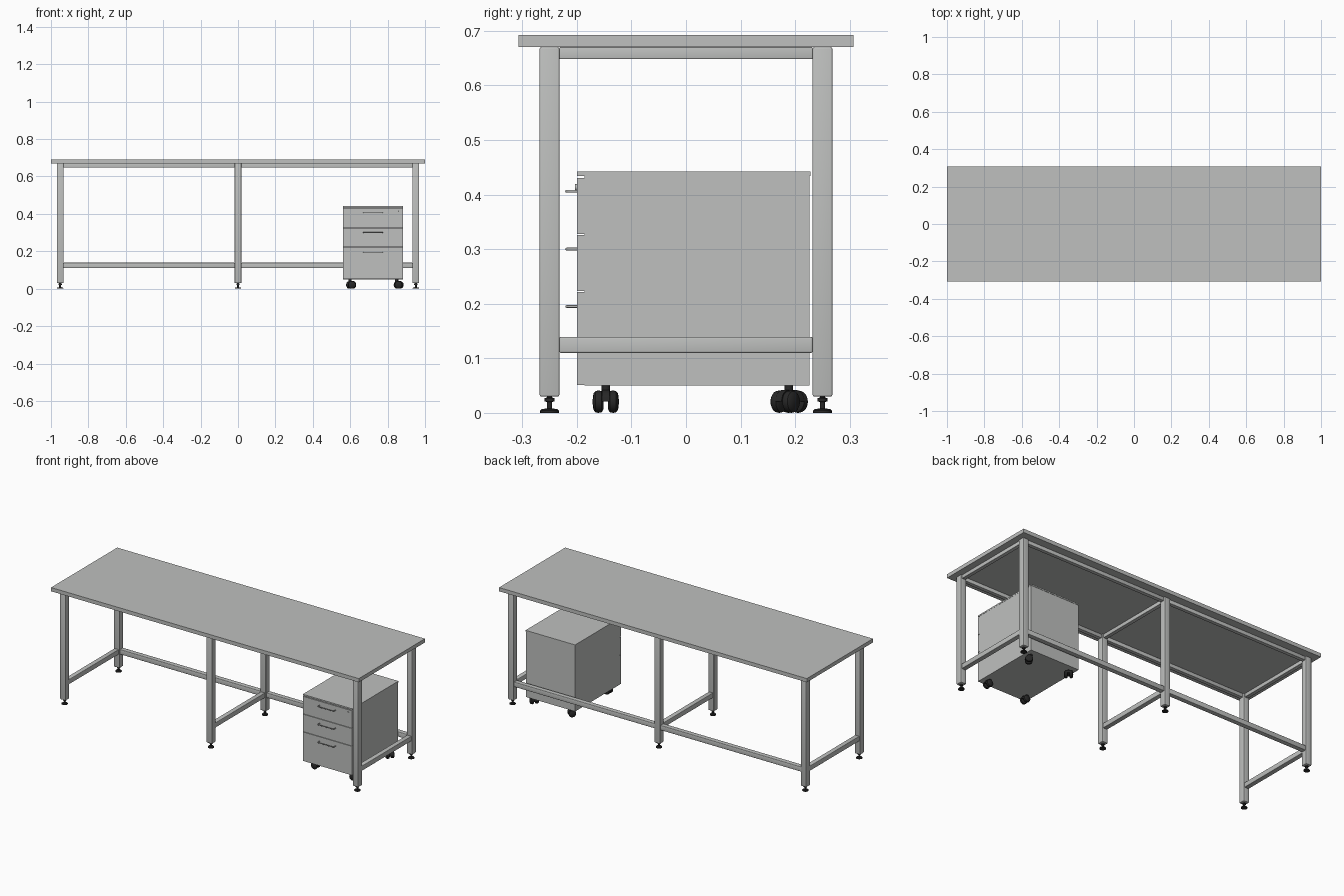
import bpy, bmesh
from math import pi, sin, cos, radians
from mathutils import Matrix, Vector

cube = bpy.data.objects.get("Cube")
if cube:
    bpy.data.objects.remove(cube, do_unlink=True)


def material(name, rgb):
    mat = bpy.data.materials.new(name)
    mat.use_nodes = True
    mat.diffuse_color = (*rgb, 1)
    mat.node_tree.nodes["Principled BSDF"].inputs["Base Color"].default_value = (*rgb, 1)
    return mat


GREY = material("light grey", (0.52, 0.53, 0.52))
BLACK = material("black plastic", (0.02, 0.02, 0.02))


def finish(name, bm, mat, bevel=0, segments=3, matrix=None):
    if matrix:
        bm.transform(matrix)
    bmesh.ops.recalc_face_normals(bm, faces=bm.faces)
    mesh = bpy.data.meshes.new(name)
    bm.to_mesh(mesh)
    bm.free()
    mesh.materials.append(mat)
    obj = bpy.data.objects.new(name, mesh)
    bpy.context.collection.objects.link(obj)
    bpy.ops.object.select_all(action="DESELECT")
    obj.select_set(True)
    bpy.context.view_layer.objects.active = obj
    if bevel:
        mod = obj.modifiers.new("rounded edges", "BEVEL")
        mod.width, mod.segments = bevel, segments
        mod.limit_method = "ANGLE"
        bpy.ops.object.modifier_apply(modifier=mod.name)
    bpy.ops.object.shade_smooth_by_angle(angle=radians(35))
    return obj


def box(name, x, y, z, mat=GREY, bevel=0):
    """Box spanning the given (low, high) pairs."""
    bm = bmesh.new()
    spans = (x, y, z)
    size = [b - a for a, b in spans]
    centre = Vector([(a + b) / 2 for a, b in spans])
    bmesh.ops.create_cube(bm, size=1, matrix=Matrix.Translation(centre) @ Matrix.Diagonal((*size, 1)))
    return finish(name, bm, mat, bevel)


def around(c, half):
    return (c - half, c + half)


def lathe(name, profile, mat, matrix, steps=24):
    """Revolve (radius, height) points about z."""
    bm = bmesh.new()
    verts = [bm.verts.new((r, 0, h)) for r, h in profile]
    edges = [bm.edges.new(pair) for pair in zip(verts, verts[1:])]
    bmesh.ops.spin(bm, geom=verts + edges, cent=(0, 0, 0), axis=(0, 0, 1), angle=2 * pi, steps=steps)
    bmesh.ops.remove_doubles(bm, verts=bm.verts, dist=1e-5)
    return finish(name, bm, mat, matrix=matrix)


# Worktop
box("worktop", (-1, 1), (-0.307, 0.307), (0.67, 0.692))

# Frame: three leg pairs joined by cross rails
LEG_X, LEG_Y, HALF = 0.951, 0.25, 0.018
inner = LEG_Y - HALF
FOOT = [(0, 0), (0.017, 0), (0.017, 0.004), (0.014, 0.007), (0.005, 0.008),
        (0.005, 0.02), (0.009, 0.021), (0.009, 0.027), (0.005, 0.028), (0.005, 0.032)]
for side, x in (("right", -LEG_X), ("middle", 0), ("left", LEG_X)):
    for end, y in (("front", -LEG_Y), ("back", LEG_Y)):
        box(f"{side}_{end}_leg", around(x, HALF), around(y, HALF), (0.03, 0.67), bevel=0.003)
        lathe(f"{side}_{end}_foot", FOOT, BLACK, Matrix.Translation((x, y, 0)))
    box(f"{side}_top_cross_rail", around(x, 0.011), (-inner, inner), (0.648, 0.67), bevel=0.002)
    box(f"{side}_lower_cross_rail", around(x, 0.014), (-inner, inner), (0.11, 0.139), bevel=0.003)

# Long rails between the leg pairs
for side, s in (("right", -1), ("left", 1)):
    span = tuple(sorted((s * HALF, s * (LEG_X - HALF))))
    for end, y in (("front", -LEG_Y), ("back", LEG_Y)):
        box(f"{side}_{end}_top_rail", span, around(y, 0.011), (0.648, 0.67), bevel=0.002)
    box(f"{side}_back_lower_rail", span, around(LEG_Y, 0.014), (0.11, 0.139), bevel=0.003)

# Drawer cabinet
CAB = (0.562, 0.882)
CX = sum(CAB) / 2
FRONT, PANEL = -0.2, -0.186
box("cabinet_body", CAB, (PANEL, 0.226), (0.05, 0.434))
box("cabinet_top", (CAB[0] - 0.001, CAB[1] + 0.001), (FRONT, 0.228), (0.434, 0.442))
for name, low, high, grip in (("lower", 0.051, 0.221, 0.195),
                              ("middle", 0.2235, 0.3255, 0.3),
                              ("upper", 0.328, 0.43, 0.406)):
    box(f"{name}_drawer_front", CAB, (FRONT, PANEL), (low, high))
    # Bent bar pull
    curve = bpy.data.curves.new(f"{name}_handle", "CURVE")
    curve.dimensions = "3D"
    curve.bevel_depth, curve.bevel_resolution = 0.0025, 2
    curve.use_fill_caps = True
    spline = curve.splines.new("POLY")
    half, out, c = 0.052, FRONT - 0.019, 0.005
    path = [(-half, FRONT), (-half, out + c), (c - half, out),
            (half - c, out), (half, out + c), (half, FRONT)]
    spline.points.add(len(path) - 1)
    for point, (x, y) in zip(spline.points, path):
        point.co = (CX + x, y, grip, 1)
    curve.materials.append(GREY)
    bpy.context.collection.objects.link(bpy.data.objects.new(f"{name}_handle", curve))

# Drawer lock
lock_at = Matrix.Translation((0.857, FRONT, 0.413)) @ Matrix.Rotation(pi / 2, 4, "X")
lathe("drawer_lock", [(0, 0), (0.006, 0), (0.006, 0.003), (0, 0.003)], GREY, lock_at)
box("lock_slot", around(0.857, 0.0008), (FRONT - 0.0035, FRONT), around(0.413, 0.004), BLACK)

# Twin wheel casters, each swivelled to its own heading
WHEEL = [(0, -0.009), (0.014, -0.009), (0.0195, -0.006), (0.0205, 0),
         (0.0195, 0.005), (0.015, 0.009), (0, 0.011)]


def hood(name, matrix):
    """Arched cover between the two wheels."""
    bm = bmesh.new()
    r = 0.0215
    arc = [(r * cos(a), r * sin(a)) for a in (pi * i / 12 for i in range(13))]
    face = bm.faces.new([bm.verts.new((x, -0.007, z)) for x, z in arc])
    new = bmesh.ops.extrude_face_region(bm, geom=[face])["geom"]
    bmesh.ops.translate(bm, verts=[v for v in new if isinstance(v, bmesh.types.BMVert)], vec=(0, 0.014, 0))
    finish(name, bm, BLACK, matrix=matrix)


for name, x, y, heading in (("front_right", 0.598, -0.147, 0), ("front_left", 0.847, -0.147, 0),
                            ("back_right", 0.598, 0.188, 50), ("back_left", 0.85, 0.188, -35)):
    stem = Matrix.Translation((x, y, 0))
    lathe(f"{name}_caster_stem", [(0, 0.025), (0.008, 0.025), (0.008, 0.05), (0, 0.05)], BLACK, stem)
    axle = stem @ Matrix.Rotation(radians(heading), 4, "Z") @ Matrix.Translation((0.011, 0, 0.0205))
    hood(f"{name}_caster_hood", axle)
    for label, s in (("inner", 1), ("outer", -1)):
        turn = Matrix.Translation((0, s * 0.0135, 0)) @ Matrix.Rotation(-s * pi / 2, 4, "X")
        lathe(f"{name}_caster_{label}_wheel", WHEEL, BLACK, axle @ turn)
